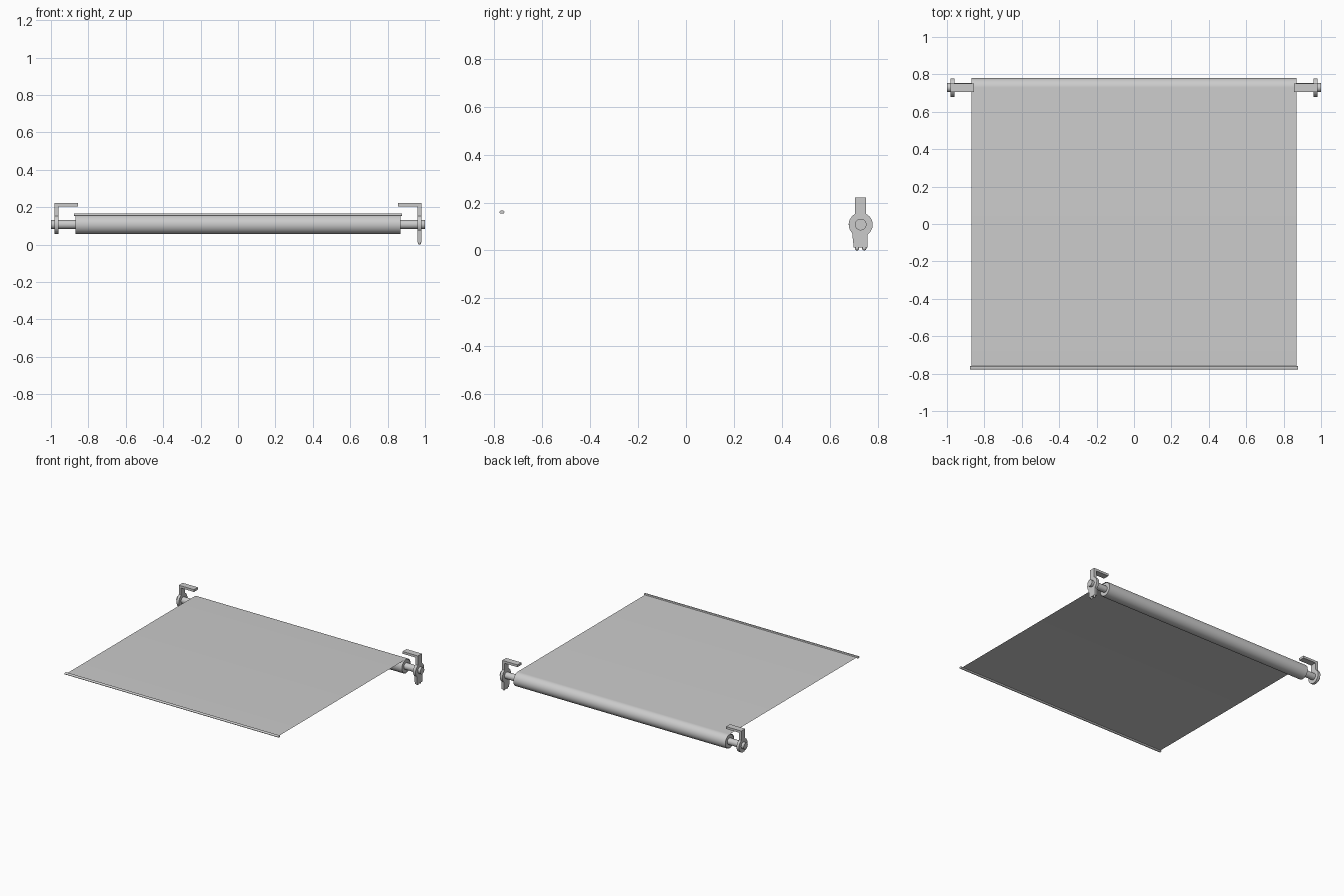
import bpy, bmesh, math

if "Cube" in bpy.data.objects:
    bpy.data.objects.remove(bpy.data.objects["Cube"])

CY, CZ, R = 0.729, 0.108, 0.052   # roller axis and radius


def smooth(ob):
    bpy.context.view_layer.objects.active = ob
    for o in bpy.context.selected_objects:
        o.select_set(False)
    ob.select_set(True)
    bpy.ops.object.shade_smooth_by_angle()


def extrude_x(name, profile, x0, x1, closed=True):
    """Sweep a (y, z) profile along x; a closed profile gets end caps."""
    me = bpy.data.meshes.new(name)
    bm = bmesh.new()
    a = [bm.verts.new((x0, y, z)) for y, z in profile]
    b = [bm.verts.new((x1, y, z)) for y, z in profile]
    n = len(profile)
    for i in range(n if closed else n - 1):
        j = (i + 1) % n
        bm.faces.new((a[i], a[j], b[j], b[i]))
    if closed:
        bm.faces.new(a)
        bm.faces.new(b)
    bmesh.ops.recalc_face_normals(bm, faces=bm.faces)
    bm.to_mesh(me)
    bm.free()
    ob = bpy.data.objects.new(name, me)
    bpy.context.collection.objects.link(ob)
    smooth(ob)
    return ob


def arc(r, start=0, end=360, n=32, cy=CY, cz=CZ):
    return [(cy + r * math.cos(math.radians(start + (end - start) * i / n)),
             cz + r * math.sin(math.radians(start + (end - start) * i / n)))
            for i in range(n)]


def plate(half_top, z_bottom, half_bottom):
    """Disc outline with a square tab up and, optionally, one down."""
    r, top = 0.05, 0.222
    t = math.degrees(math.asin(half_top / r))
    if z_bottom is None:
        pts = arc(r, 90 + t, 450 - t, 30) + arc(r, 90 - t, 91 - t, 1)
    else:
        t2 = math.degrees(math.asin(half_bottom / r))
        pts = arc(r, 90 + t, 270 - t2, 12)
        pts += [(CY - half_bottom, z_bottom), (CY + half_bottom, z_bottom)]
        pts += arc(r, 270 + t2, 450 - t, 12) + arc(r, 90 - t, 91 - t, 1)
    return pts + [(CY + half_top, top), (CY - half_top, top)]


# Fabric: one thin sheet wound round the roller and pulled out forward
wrap = [(-0.767, CZ + R)] + arc(R, 90, -270, 48) + [(CY, CZ + R - 0.001)]
extrude_x("fabric", wrap, -0.868, 0.868, closed=False)

# Roller tube inside the wound fabric
extrude_x("roller_tube", arc(R - 0.004), -0.866, 0.866)

# Rounded bottom bar at the front edge
bar = arc(0.0065, -90, 90, 8, -0.7645, CZ + R) + arc(0.0065, 90, 270, 8, -0.7715, CZ + R)
extrude_x("bottom_bar", bar, -0.877, 0.877)

# Bracket on each end: plate, top arm and axle
for side, s, outline in (("left", -1, plate(0.023, None, 0)),
                         ("right", 1, plate(0.023, 0.012, 0.029))):
    extrude_x(side + "_bracket_plate", outline, s * 0.96, s * 0.98)
    arm = [(CY - 0.023, 0.205), (CY + 0.023, 0.205), (CY + 0.023, 0.222), (CY - 0.023, 0.222)]
    extrude_x(side + "_bracket_arm", arm, s * 0.855, s * 0.98)
    extrude_x(side + "_axle", arc(0.024), s * 0.86, s * 1.0)

# Chain ends peeping out below the right bracket
for i, dy in enumerate((-0.015, 0.015)):
    bpy.ops.mesh.primitive_uv_sphere_add(segments=16, ring_count=8, radius=0.009,
                                         location=(0.97, CY + dy, 0.009))
    bead = bpy.context.object
    bead.name = "chain_bead_%d" % (i + 1)
    smooth(bead)
